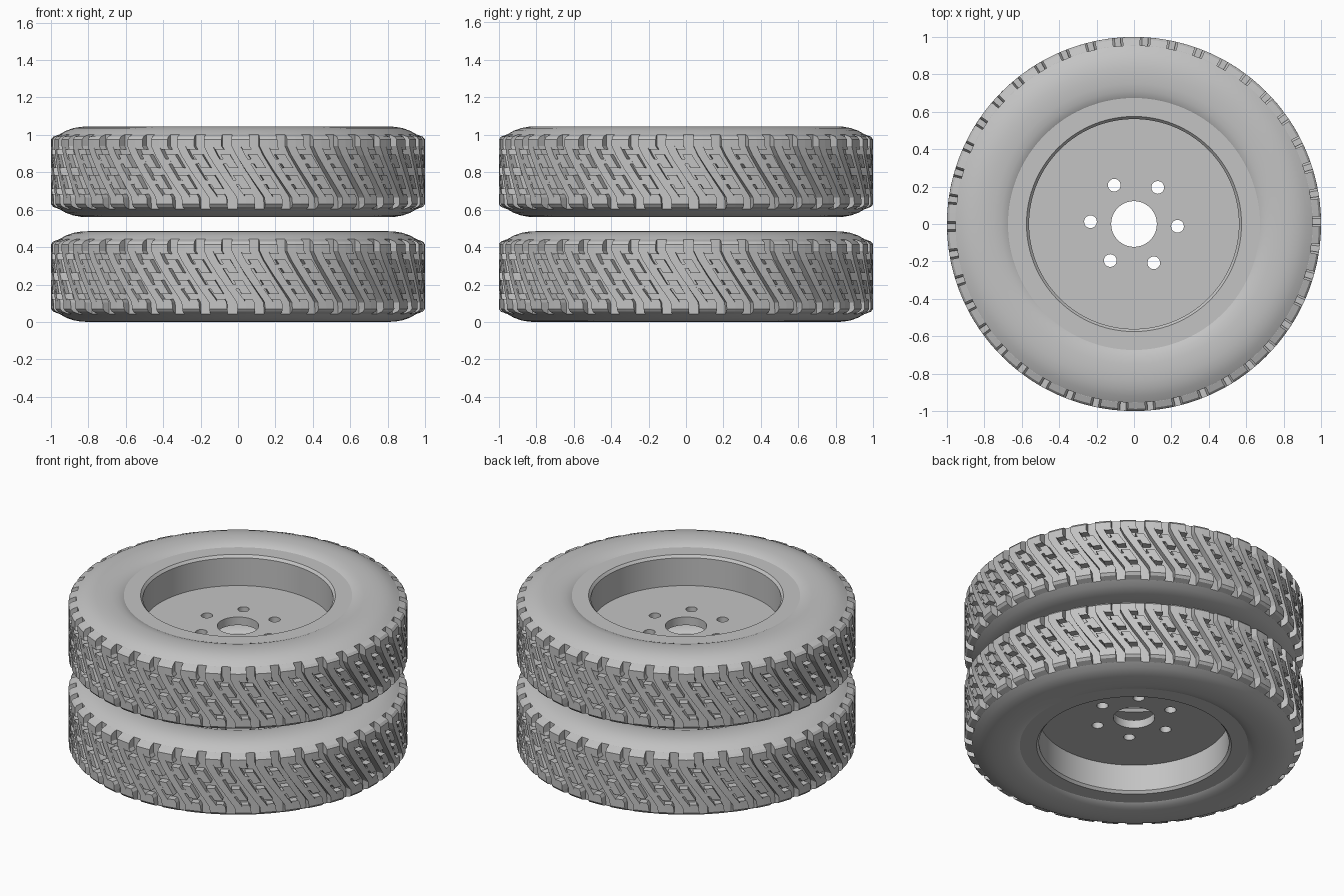
import bpy, bmesh, math

if "Cube" in bpy.data.objects:
    bpy.data.objects.remove(bpy.data.objects["Cube"], do_unlink=True)

WIDTH = 0.485          # tyre width
LIFT = 0.56            # height of the upper wheel
PITCHES = 42           # tread repeats round the tyre
STEP = math.tau / PITCHES
NOTCH = math.radians(0.8)
FLOOR = 0.955          # groove floor radius

grey = bpy.data.materials.new("plain grey")
grey.use_nodes = True
colour = (0.55, 0.55, 0.55, 1)
grey.diffuse_color = colour
bsdf = next(n for n in grey.node_tree.nodes if n.type == 'BSDF_PRINCIPLED')
bsdf.inputs["Base Color"].default_value = colour
bsdf.inputs["Roughness"].default_value = 0.7


def finish(bm, name, angle=None):
    bmesh.ops.recalc_face_normals(bm, faces=bm.faces)
    mesh = bpy.data.meshes.new(name)
    bm.to_mesh(mesh)
    bm.free()
    mesh.materials.append(grey)
    obj = bpy.data.objects.new(name, mesh)
    bpy.context.collection.objects.link(obj)
    if angle:
        smooth(obj, angle)
    return obj


def smooth(obj, angle):
    bpy.ops.object.select_all(action='DESELECT')
    obj.select_set(True)
    bpy.context.view_layer.objects.active = obj
    bpy.ops.object.shade_smooth_by_angle(angle=math.radians(angle))


def lathe(profile, segments=126):
    """Spin a closed (radius, height) loop about the z axis."""
    bm = bmesh.new()
    rings = []
    for i in range(segments):
        a = math.tau * i / segments
        rings.append([bm.verts.new((r * math.cos(a), r * math.sin(a), z)) for r, z in profile])
    n = len(profile)
    for i in range(segments):
        p, q = rings[i], rings[(i + 1) % segments]
        for j in range(n):
            k = (j + 1) % n
            bm.faces.new((p[j], q[j], q[k], p[k]))
    return bm


def mirrored(half):
    """Complete a profile below the wheel's middle plane."""
    return half + [(r, WIDTH - z) for r, z in reversed(half)]


# Tyre body: rounded sidewalls and the groove floor
sidewall = [(0.64, 0.43), (0.66, 0.453), (0.68, 0.466), (0.71, 0.477), (0.75, 0.4835),
            (0.80, 0.485), (0.84, 0.483), (0.88, 0.476), (0.92, 0.462), (FLOOR, 0.442)]
body = finish(lathe(mirrored(sidewall)), "lower_tyre_body", 35)

# Rim: flat bead ring, stepped lip, barrel and centre disc
flange = [(0.59, 0.43), (0.685, 0.43), (0.685, 0.462), (0.575, 0.462), (0.561, 0.446)]
disc = [(0.561, 0.265), (0.122, 0.265), (0.122, 0.212), (0.561, 0.212)]
lower_flange = [(r, WIDTH - z) for r, z in reversed(flange)]
rim = finish(lathe(flange + disc + lower_flange), "lower_rim")

# Six bolt holes
bm = bmesh.new()
for i in range(6):
    a = math.radians(60 * i - 3)
    made = bmesh.ops.create_cone(bm, cap_ends=True, segments=24, radius1=0.034,
                                 radius2=0.034, depth=0.15)
    bmesh.ops.translate(bm, verts=made["verts"],
                        vec=(0.233 * math.cos(a), 0.233 * math.sin(a), 0.24))
cutter = finish(bm, "bolt_hole_cutter")
cutter.hide_render = True
cut = rim.modifiers.new("bolt holes", 'BOOLEAN')
cut.operation = 'DIFFERENCE'
cut.solver = 'EXACT'
cut.object = cutter
bpy.context.view_layer.objects.active = rim
rim.select_set(True)
bpy.ops.object.modifier_apply(modifier=cut.name)
bpy.data.objects.remove(cutter, do_unlink=True)
smooth(rim, 30)


# Tread blocks
def crown(z):
    """Outer tread radius, tapering into the sidewall at both shoulders."""
    edge = min(z, WIDTH - z)
    if edge >= 0.07:
        return 1.0
    if edge >= 0.055:
        return 0.988 + 0.012 * (edge - 0.055) / 0.015
    return FLOOR + 0.001 + 0.032 * (edge - 0.043) / 0.012


def slant(z):
    """Sideways shift of the grooves, in pitches, at height z."""
    return 1.2 * min(1, max(0, (0.38 - z) / 0.28))


def block(bm, start, stations):
    """Raised block; each station is (height, left, right) in pitches."""
    rows = []
    for z, left, right in stations:
        row = []
        for u, r in ((left, FLOOR - 0.01), (left, crown(z)), (right, crown(z)), (right, FLOOR - 0.01)):
            a = start + (u + slant(z)) * STEP
            row.append(bm.verts.new((r * math.cos(a), r * math.sin(a), z)))
        rows.append(row)
    for p, q in zip(rows, rows[1:]):
        for j in range(3):
            bm.faces.new((p[j], p[j + 1], q[j + 1], q[j]))
    bm.faces.new(rows[0])
    bm.faces.new(rows[-1])


shoulder = [0.442, 0.43, 0.415, 0.38]
foot = [WIDTH - z for z in reversed(shoulder)]
mid_heights = [0.355, 0.30, 0.243, 0.19, 0.13]

bm = bmesh.new()
for i in range(PITCHES):
    start = NOTCH + i * STEP
    # shoulder blocks along both edges
    block(bm, start, [(z, 0.18, 0.5) for z in shoulder])
    block(bm, start, [(z, 0.5, 0.82) for z in shoulder + [0.362]])
    block(bm, start, [(z, 0.18, 0.5) for z in [0.123] + foot])
    block(bm, start, [(z, 0.5, 0.82) for z in foot])
    # long slanted rib, stepping sideways across the middle
    block(bm, start, [(0.38, 0.18, 0.5), (0.33, 0.13, 0.46), (0.25, 0.13, 0.46)])
    block(bm, start, [(0.25, 0.13, 0.46), (0.17, 0.16, 0.46), (0.123, 0.18, 0.5)])
    # chain of short blocks beside the rib
    block(bm, start, [(0.335, 0.58, 0.92), (0.262, 0.58, 0.92)])
    block(bm, start, [(0.225, 0.56, 0.9), (0.15, 0.56, 0.9)])
    block(bm, start, [(0.123, 0.52, 0.82), (0.105, 0.5, 0.82)])
    # narrow bridges joining chain and rib
    block(bm, start, [(0.31, 0.44, 0.6), (0.285, 0.44, 0.6)])
    block(bm, start, [(0.20, 0.44, 0.6), (0.175, 0.44, 0.6)])
tread = finish(bm, "lower_tread")

# Upper wheel stacked on the lower one
for part in (body, rim, tread):
    twin = part.copy()
    twin.name = part.name.replace("lower", "upper")
    twin.location.z = LIFT
    bpy.context.collection.objects.link(twin)
